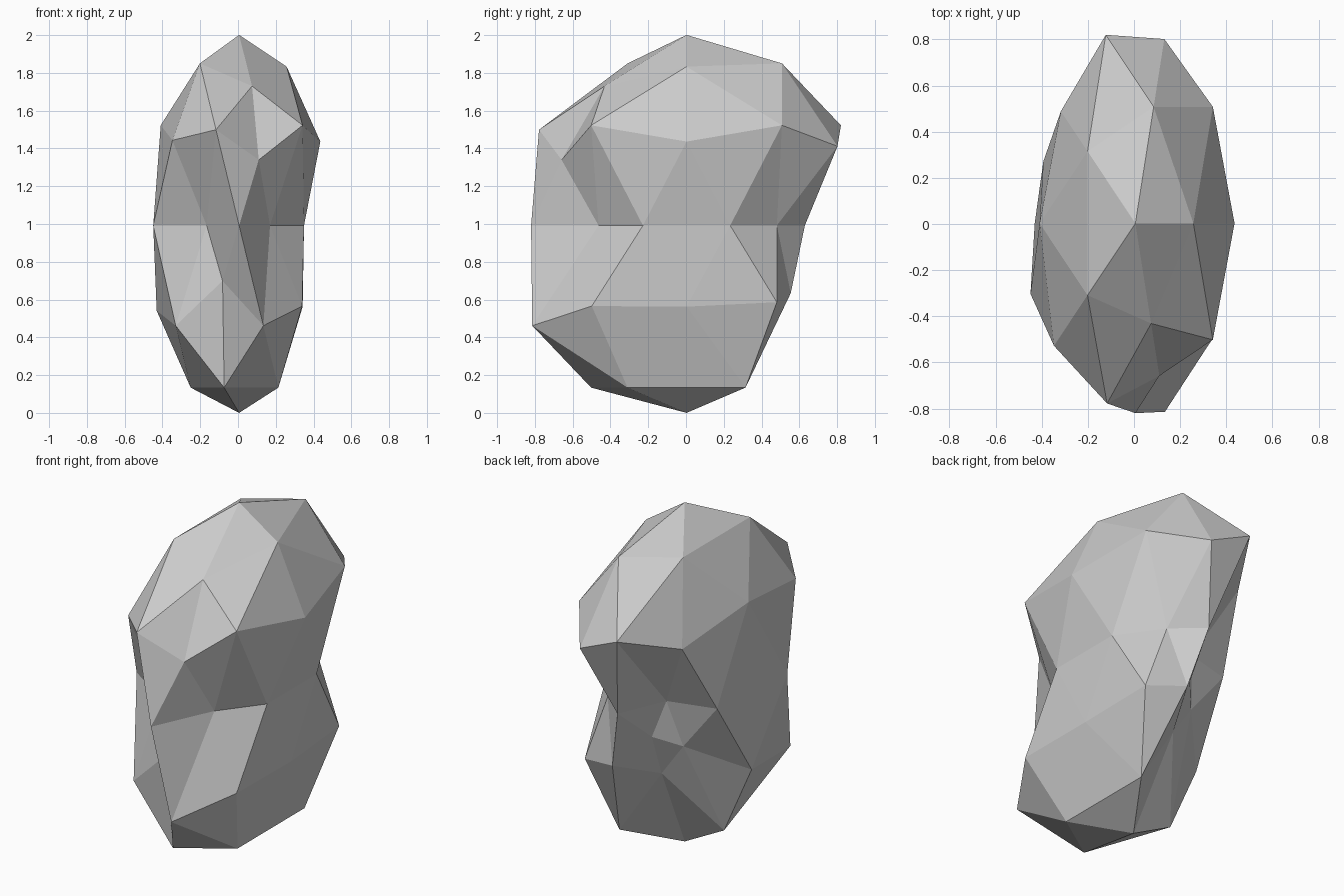
import bpy
from math import radians, cos, sin, sqrt
from mathutils import Vector

if "Cube" in bpy.data.objects:
    bpy.data.objects.remove(bpy.data.objects["Cube"])

# Faceted boulder: a low-poly icosphere with radial dents, then squashed sideways
bpy.ops.mesh.primitive_ico_sphere_add(subdivisions=2, radius=1)
rock = bpy.context.object
rock.name = "boulder"

# Dents by height of the vertex ring: {angle around z in degrees: radius factor}
DENTS = {
    0.851: {-72: 0.86, 0: 0.98},
    0.526: {-108: 0.956},
    0.447: {-72: 0.77, 144: 0.915, 72: 0.93, 0: 0.985},
    0.0: {-18: 0.74, 18: 0.74, -54: 0.57, 54: 0.585, -90: 0.815, 90: 0.62,
          -126: 0.60, 126: 0.42, -162: 0.98, 162: 0.86},
    -0.447: {-36: 0.945, 36: 0.90, -108: 0.65, 108: 0.46},
    -0.526: {0: 0.81, 72: 0.675, 144: 0.53},
    -0.851: {108: 0.55},
    -1.0: {0: 0.983},
}
verts = rock.data.vertices
base = [v.co.normalized() for v in verts]
factor = [1.0] * len(base)
for z, ring in DENTS.items():
    r = sqrt(max(0, 1 - z * z))
    for angle, f in ring.items():
        a = radians(angle)
        d = Vector((r * cos(a), r * sin(a), z))
        factor[max(range(len(base)), key=lambda i: base[i].dot(d))] = f

# Final proportions and placement on the ground
for v, b, f in zip(verts, base, factor):
    v.co = (b.x * f * 0.488 + 0.006, b.y * f * 1.01 + 0.003, b.z * f * 1.009 + 0.992)
bpy.ops.object.shade_flat()
